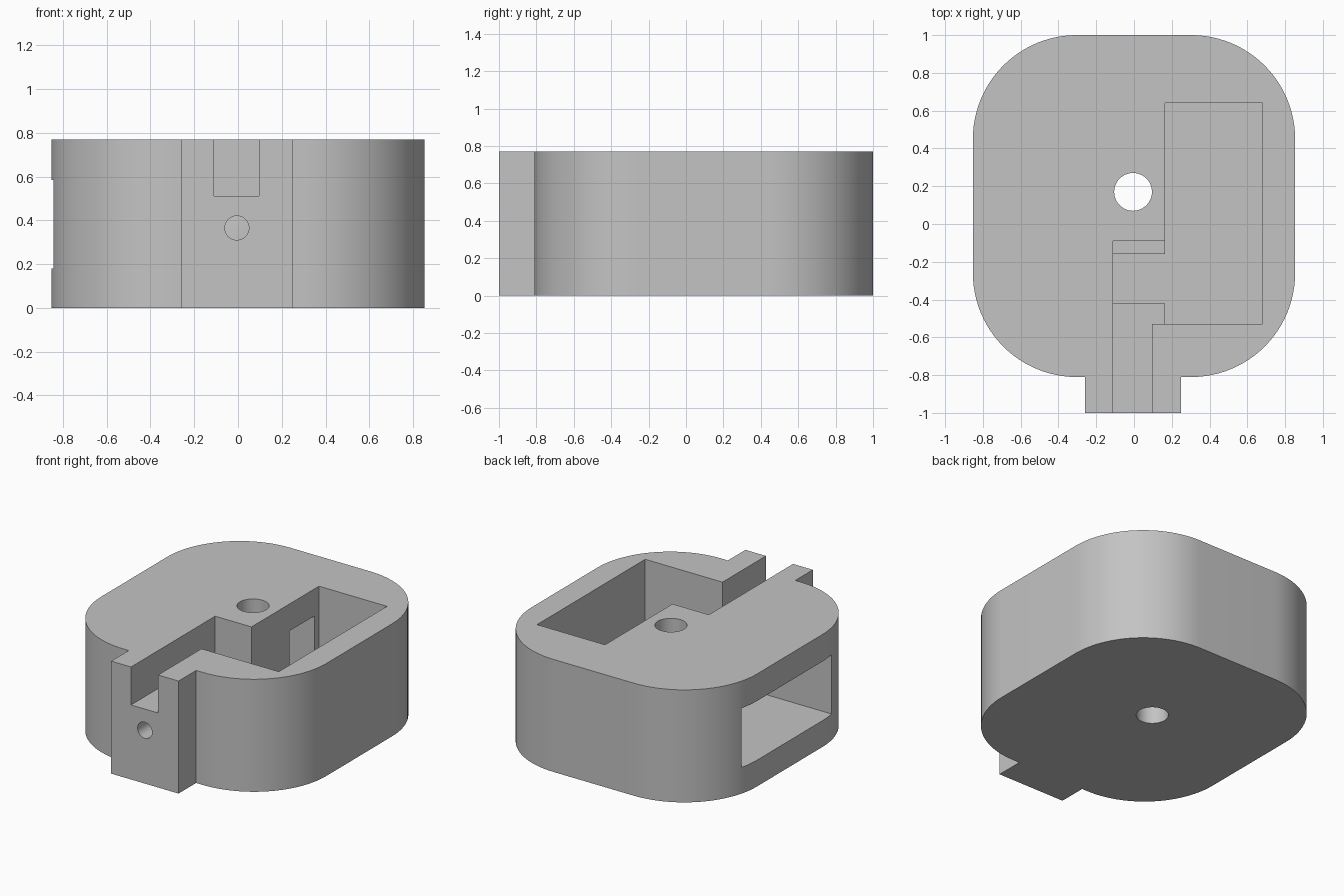
import bpy, bmesh, math
from mathutils import Matrix

cube = bpy.data.objects.get("Cube")
if cube:
    bpy.data.objects.remove(cube, do_unlink=True)

HEIGHT = 0.77
HALF_W = 0.853
FRONT, BACK = -0.81, 1.0
RADIUS = 0.55
FLOOR = 0.18          # floor of the deep recesses
CEILING = 0.585       # top of the side compartment
CHANNEL = 0.51        # floor of the shallow channel
ABOVE = HEIGHT + 0.1

grey = bpy.data.materials.new("plain grey")
grey.use_nodes = True
grey.diffuse_color = (0.55, 0.55, 0.55, 1)
grey.node_tree.nodes["Principled BSDF"].inputs["Base Color"].default_value = grey.diffuse_color


def make_object(name, bm):
    bmesh.ops.recalc_face_normals(bm, faces=bm.faces)
    mesh = bpy.data.meshes.new(name)
    bm.to_mesh(mesh)
    bm.free()
    mesh.materials.append(grey)
    obj = bpy.data.objects.new(name, mesh)
    bpy.context.collection.objects.link(obj)
    return obj


def box(name, x, y, z):
    bm = bmesh.new()
    bmesh.ops.create_cube(bm, size=1)
    for v in bm.verts:
        v.co = [lo + (c + 0.5) * (hi - lo) for c, (lo, hi) in zip(v.co, (x, y, z))]
    return make_object(name, bm)


def rod(name, centre, radius, length, axis):
    turn = {"X": Matrix.Rotation(math.pi / 2, 4, "Y"),
            "Y": Matrix.Rotation(math.pi / 2, 4, "X"),
            "Z": Matrix.Identity(4)}[axis]
    bm = bmesh.new()
    bmesh.ops.create_cone(bm, cap_ends=True, segments=48, radius1=radius, radius2=radius,
                          depth=length, matrix=Matrix.Translation(centre) @ turn)
    return make_object(name, bm)


def corner(cx, cy, start, steps=24):
    angles = [math.radians(start + 90 * i / steps) for i in range(steps + 1)]
    return [(cx + RADIUS * math.cos(a), cy + RADIUS * math.sin(a)) for a in angles]


# Rounded housing with the front tab in one outline
ix = HALF_W - RADIUS
outline = (corner(ix, BACK - RADIUS, 0) + corner(-ix, BACK - RADIUS, 90)
           + corner(-ix, FRONT + RADIUS, 180)
           + [(-0.26, FRONT), (-0.26, -1), (0.25, -1), (0.25, FRONT)]
           + corner(ix, FRONT + RADIUS, 270))
bm = bmesh.new()
base = bm.faces.new([bm.verts.new((x, y, 0)) for x, y in outline])
top = bmesh.ops.extrude_face_region(bm, geom=[base])
bmesh.ops.translate(bm, vec=(0, 0, HEIGHT),
                    verts=[g for g in top["geom"] if isinstance(g, bmesh.types.BMVert)])
housing = make_object("housing", bm)

cutters = [
    # Open recesses in the top
    box("main_pocket", (0.165, 0.68), (-0.53, 0.64), (FLOOR, ABOVE)),
    box("front_channel", (-0.11, 0.095), (-1.1, -0.3), (CHANNEL, ABOVE)),
    box("channel_end", (-0.11, 0.2), (-0.53, -0.09), (CHANNEL, ABOVE)),
    box("deep_well", (-0.11, 0.2), (-0.42, -0.16), (FLOOR, ABOVE)),
    # Side compartment and its passage to the main pocket
    box("side_compartment", (-1, -0.22), (-0.37, 0.59), (FLOOR, CEILING)),
    box("passage", (-0.3, 0.2), (0.32, 0.59), (FLOOR, CEILING)),
    # Round holes
    rod("centre_hole", (-0.005, 0.17, HEIGHT / 2), 0.1, 1, "Z"),
    rod("front_hole", (-0.005, -0.75, 0.365), 0.055, 0.8, "Y"),
    rod("wire_hole", (-0.16, -0.2, 0.53), 0.045, 0.2, "X"),
]

bpy.ops.object.select_all(action="DESELECT")
housing.select_set(True)
bpy.context.view_layer.objects.active = housing
for cutter in cutters:
    cutter.hide_render = True
    mod = housing.modifiers.new(cutter.name, "BOOLEAN")
    mod.operation = "DIFFERENCE"
    mod.solver = "EXACT"
    mod.object = cutter
    bpy.ops.object.modifier_apply(modifier=mod.name)
    bpy.data.objects.remove(cutter, do_unlink=True)

bpy.ops.object.shade_smooth_by_angle(angle=math.radians(30))
